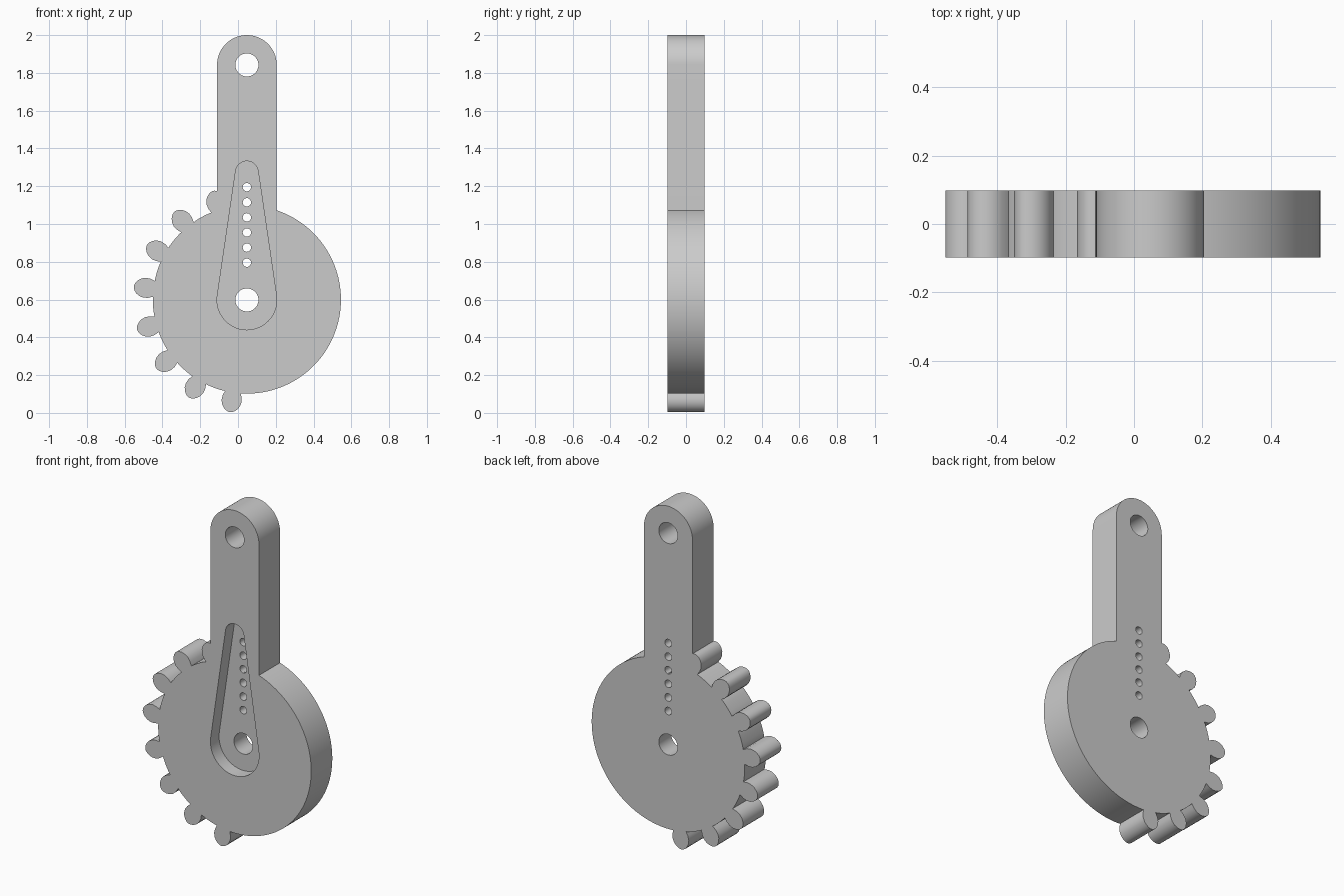
import bpy, bmesh
from math import sin, cos, asin, sqrt, radians, degrees

cube = bpy.data.objects.get("Cube")
if cube:
    bpy.data.objects.remove(cube)

HALF = 0.098                  # half thickness
CX, CZ = 0.047, 0.60          # gear centre
R = 0.498                     # disc radius
ARM, ARM_Z = 0.158, 1.842     # arm half width, centre of its rounded end
TEETH, FIRST, PITCH = 8, 107.4, 22.0
FLANK = [(0.495, 0.042), (0.52, 0.051), (0.545, 0.053), (0.567, 0.047),
         (0.585, 0.035), (0.597, 0.02), (0.602, 0.006)]

grey = bpy.data.materials.new("plain grey")
grey.use_nodes = True
grey.diffuse_color = (0.6, 0.6, 0.6, 1)
grey.node_tree.nodes["Principled BSDF"].inputs["Base Color"].default_value = (0.6, 0.6, 0.6, 1)


def arc(x, z, r, start, end, steps):
    """Points along an arc, angles in degrees."""
    angles = [radians(start + (end - start) * i / steps) for i in range(steps + 1)]
    return [(x + r * cos(a), z + r * sin(a)) for a in angles]


def plate(name, outline, y0, y1):
    """Extrude an x-z outline from y0 to y1."""
    bm = bmesh.new()
    face = bm.faces.new([bm.verts.new((x, y0, z)) for x, z in outline])
    out = bmesh.ops.extrude_face_region(bm, geom=[face])["geom"]
    bmesh.ops.translate(bm, vec=(0, y1 - y0, 0),
                        verts=[v for v in out if isinstance(v, bmesh.types.BMVert)])
    bmesh.ops.recalc_face_normals(bm, faces=bm.faces)
    mesh = bpy.data.meshes.new(name)
    bm.to_mesh(mesh)
    bm.free()
    mesh.materials.append(grey)
    obj = bpy.data.objects.new(name, mesh)
    bpy.context.collection.objects.link(obj)
    return obj


def tooth(angle):
    """Rounded tooth outline, counter-clockwise about the gear centre."""
    a = radians(angle)
    side = [(r, -w) for r, w in FLANK] + [(r, w) for r, w in reversed(FLANK)]
    return [(CX + r * cos(a) - w * sin(a), CZ + r * sin(a) + w * cos(a)) for r, w in side]


def cut(obj, cutter):
    """Subtract the cutter and discard it."""
    cutter.hide_render = True
    mod = obj.modifiers.new("cut", 'BOOLEAN')
    mod.operation, mod.solver, mod.object = 'DIFFERENCE', 'EXACT', cutter
    bpy.context.view_layer.objects.active = obj
    bpy.ops.object.modifier_apply(modifier=mod.name)
    bpy.data.objects.remove(cutter)


# Outline: arm, row of teeth, then the plain side of the disc
joint = degrees(asin(sqrt(R * R - ARM * ARM) / R))
outline = arc(CX, ARM_Z, ARM, 0, 180, 40) + [(CX - ARM, 1.17)]
for i in range(TEETH):
    angle = FIRST + PITCH * i
    outline += [p for p in tooth(angle) if i or p[0] < CX - ARM]
    if i < TEETH - 1:
        outline += arc(CX, CZ, R, angle + 6, angle + PITCH - 6, 4)
outline += arc(CX, CZ, R, FIRST + PITCH * (TEETH - 1) + 6, 360 + joint, 80)
lever = plate("toothed_lever", outline, -HALF, HALF)

# Tapered pocket in the front
big, small, low, high = 0.158, 0.06, 0.598, 1.273
tilt = degrees(asin((big - small) / (high - low)))
pocket = (arc(CX, high, small, tilt, 180 - tilt, 24)
          + arc(CX, low, big, 180 - tilt, 360 + tilt, 40))
cut(lever, plate("pocket_cutter", pocket, -HALF - 0.05, -HALF + 0.08))

# Pivot holes and the row of small holes
holes = [(CZ - 0.002, 0.061), (ARM_Z, 0.061)] + [(0.795 + 0.08 * i, 0.022) for i in range(6)]
for z, r in holes:
    cut(lever, plate("hole_cutter", arc(CX, z, r, 0, 360, 40)[:-1], -0.2, 0.2))

# Smooth curved walls, crisp rims
bpy.ops.object.select_all(action='DESELECT')
lever.select_set(True)
bpy.context.view_layer.objects.active = lever
bpy.ops.object.shade_smooth_by_angle(angle=radians(30))
